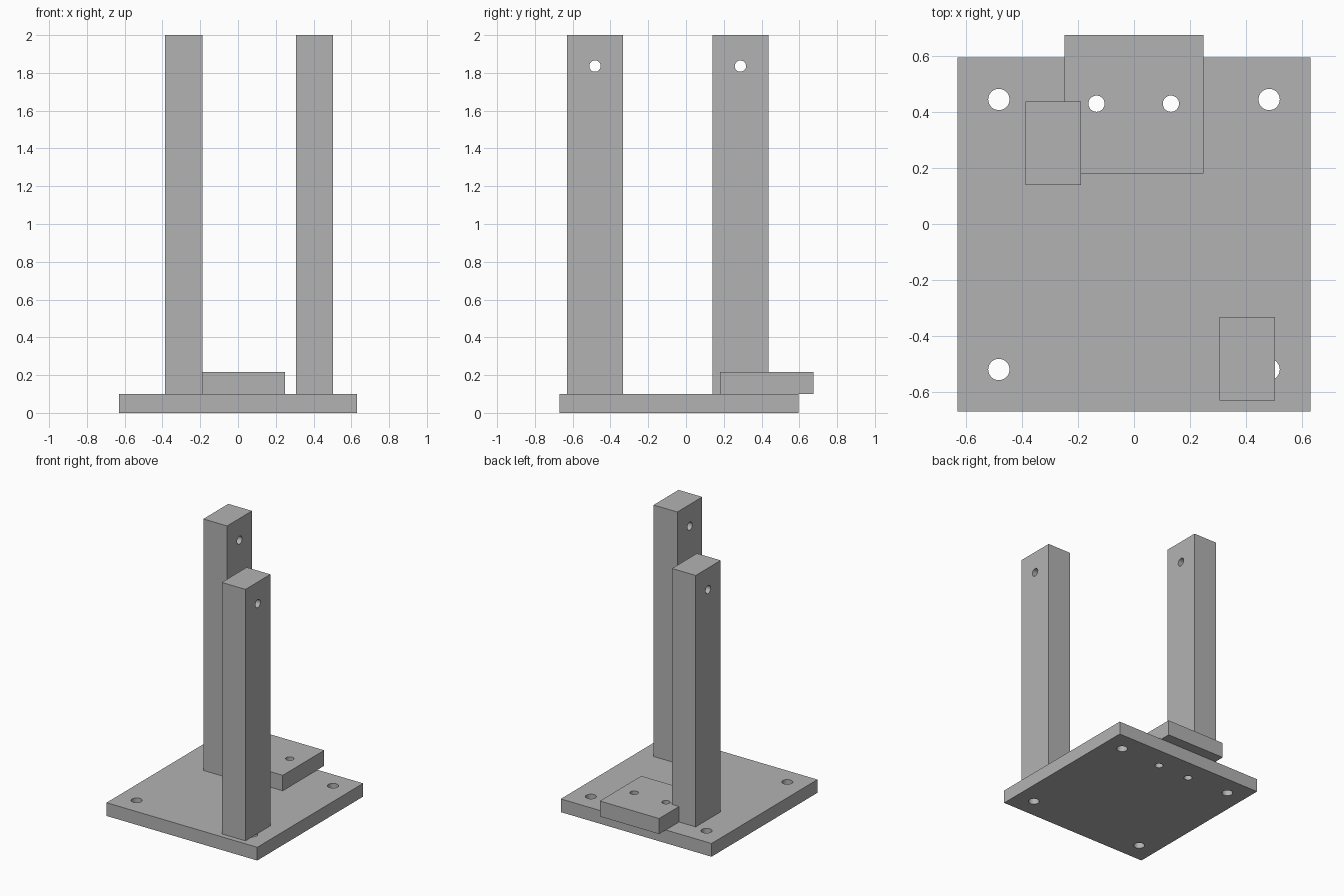
import bpy
import bmesh
from mathutils import Matrix, Vector

cube = bpy.data.objects.get("Cube")
if cube:
    bpy.data.objects.remove(cube, do_unlink=True)

# Single flat grey
grey = bpy.data.materials.new("plain grey")
grey.use_nodes = True
grey.diffuse_color = (0.45, 0.45, 0.45, 1)
grey.node_tree.nodes["Principled BSDF"].inputs["Base Color"].default_value = grey.diffuse_color


def to_object(name, bm):
    mesh = bpy.data.meshes.new(name)
    bm.to_mesh(mesh)
    bm.free()
    mesh.materials.append(grey)
    obj = bpy.data.objects.new(name, mesh)
    bpy.context.collection.objects.link(obj)
    return obj


def drilled_box(name, low, high, holes, radius, axis):
    """Box between two corners, with round holes drilled along an axis."""
    low, high = Vector(low), Vector(high)
    bm = bmesh.new()
    place = Matrix.Translation((low + high) / 2) @ Matrix.Diagonal((*(high - low), 1))
    bmesh.ops.create_cube(bm, size=1, matrix=place)
    box = to_object(name, bm)

    # Drills joined in one hidden cutter
    turn = Matrix.Rotation(1.5707963, 4, "Y") if axis == "X" else Matrix()
    bm = bmesh.new()
    for centre in holes:
        bmesh.ops.create_cone(bm, cap_ends=True, segments=32, radius1=radius, radius2=radius,
                              depth=0.5, matrix=Matrix.Translation(centre) @ turn)
    cutter = to_object(name + "_drill", bm)
    cutter.hide_render = True

    cut = box.modifiers.new("holes", "BOOLEAN")
    cut.operation = "DIFFERENCE"
    cut.solver = "EXACT"
    cut.object = cutter
    bpy.ops.object.select_all(action="DESELECT")
    box.select_set(True)
    bpy.context.view_layer.objects.active = box
    bpy.ops.object.modifier_apply(modifier=cut.name)
    bpy.data.objects.remove(cutter, do_unlink=True)
    bpy.ops.object.shade_smooth_by_angle()
    return box


base_top = 0.1
block_holes = [(x, 0.43, 0.1) for x in (-0.134, 0.132)]
corner_holes = [(x, y, 0.05) for x in (-0.483, 0.483) for y in (-0.52, 0.445)]

# Base plate: large corner holes, then the two holes shared with the block
base = drilled_box("base_plate", (-0.63, -0.67, 0), (0.63, 0.595, base_top),
                   corner_holes, 0.038, "Z")
bm = bmesh.new()
for centre in block_holes:
    bmesh.ops.create_cone(bm, cap_ends=True, segments=32, radius1=0.029, radius2=0.029,
                          depth=0.5, matrix=Matrix.Translation(centre))
shared_drill = to_object("shared_drill", bm)
shared_drill.hide_render = True
cut = base.modifiers.new("shared_holes", "BOOLEAN")
cut.solver = "EXACT"
cut.object = shared_drill
bpy.context.view_layer.objects.active = base
bpy.ops.object.modifier_apply(modifier=cut.name)
bpy.data.objects.remove(shared_drill, do_unlink=True)

# Block overhanging the back edge
drilled_box("back_block", (-0.248, 0.18, base_top), (0.248, 0.675, 0.217),
            block_holes, 0.029, "Z")

# Two offset posts with a cross hole near the top
for name, x, y in (("back_right_post", -0.288, 0.288), ("front_left_post", 0.405, -0.482)):
    drilled_box(name, (x - 0.099, y - 0.149, base_top), (x + 0.099, y + 0.149, 2),
                [(x, y, 1.836)], 0.03, "X")
